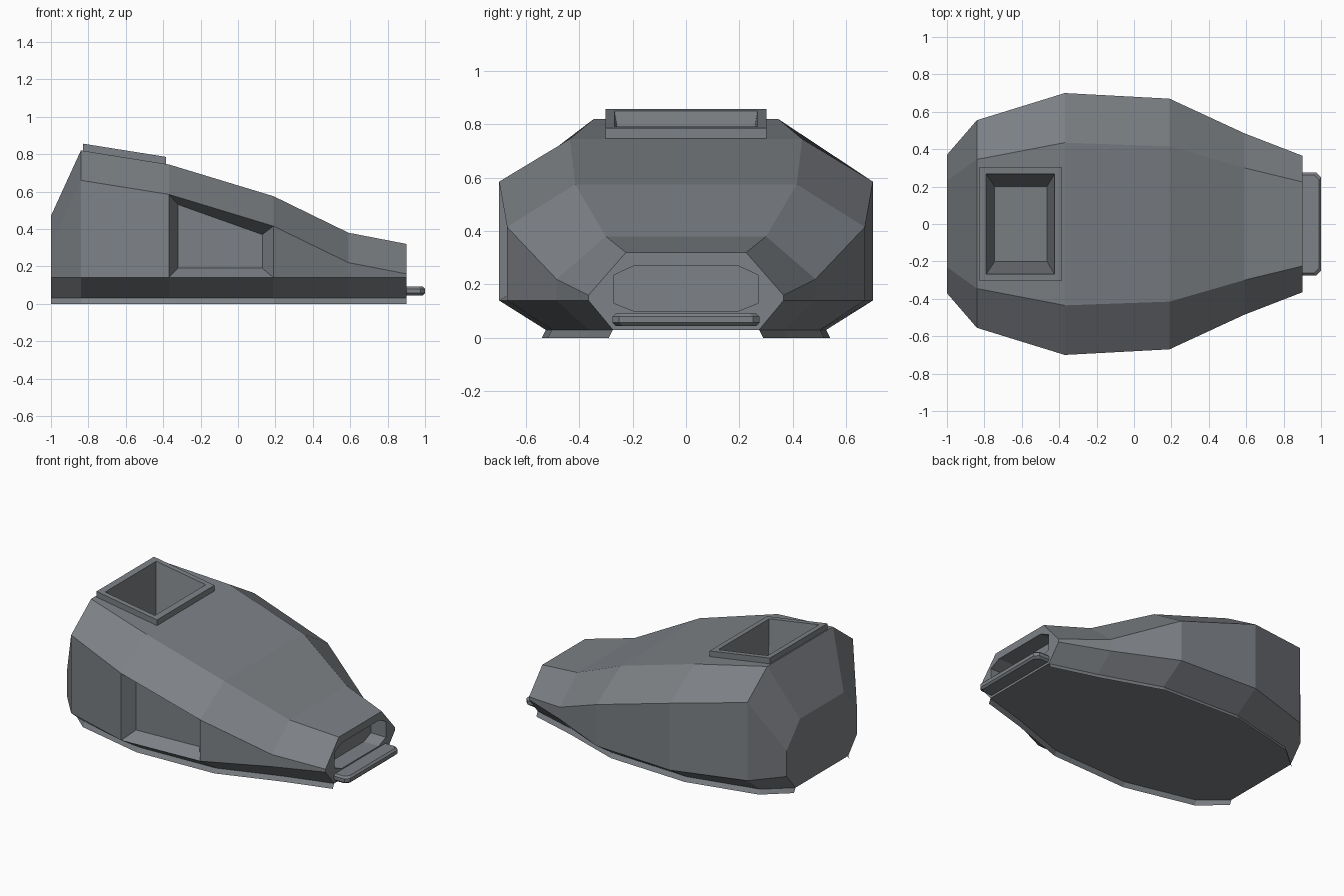
import bpy, bmesh

if "Cube" in bpy.data.objects:
    bpy.data.objects.remove(bpy.data.objects["Cube"])

grey = bpy.data.materials.new("hull_grey")
grey.diffuse_color = (0.205, 0.22, 0.237, 1)
grey.use_nodes = True
grey.node_tree.nodes["Principled BSDF"].inputs["Base Color"].default_value = grey.diffuse_color


def finish(name, bm, recalc=True):
    if recalc:
        bmesh.ops.recalc_face_normals(bm, faces=bm.faces)
    mesh = bpy.data.meshes.new(name)
    bm.to_mesh(mesh)
    bm.free()
    mesh.materials.append(grey)
    obj = bpy.data.objects.new(name, mesh)
    bpy.context.collection.objects.link(obj)
    return obj


def loft(bm, rings, closed=True):
    """Join neighbouring rings of vertices with quads."""
    for a, b in zip(rings, rings[1:]):
        n = len(a)
        for i in range(n if closed else n - 1):
            j = (i + 1) % n
            bm.faces.new((a[i], a[j], b[j], b[i]))


def ring(bm, points):
    return [bm.verts.new(p) for p in points]


def octagon(x, top, high, low, bottom):
    """Symmetric eight-point section at x; each argument is a (y, z) pair."""
    right = [(x, -y, z) for y, z in (bottom, low, high, top)]
    left = [(x, y, z) for y, z in (top, high, low, bottom)]
    return right + left


# x, width of the side panels, width of the roof, height of the roof
stations = [(-1.0, 0.37, 0.23, 0.47), (-0.84, 0.555, 0.345, 0.82),
            (-0.37, 0.70, 0.435, 0.745), (0.19, 0.67, 0.415, 0.575),
            (0.59, 0.485, 0.30, 0.38), (0.90, 0.365, 0.225, 0.32)]
BELLY = 0.75


# Roof hatch outlines follow the slope of the roof
def roof(x):
    return 0.82 - 0.1596 * (x + 0.84)


def hatch_outline(x0, x1, y, lift):
    return [(x0, -y, roof(x0) + lift), (x1, -y, roof(x1) + lift),
            (x1, y, roof(x1) + lift), (x0, y, roof(x0) + lift)]


# Faceted hull
bm = bmesh.new()
secs = [ring(bm, octagon(x, (t, z), (w, z - 0.16), (w, 0.14), (w * BELLY, 0.03)))
        for x, w, t, z in stations]
for k, (a, b) in enumerate(zip(secs, secs[1:])):
    for i in range(8):
        j = (i + 1) % 8
        if k == 2 and i == 1:      # side bay: sloped walls and a sunken panel
            rim = [a[1], b[1], b[2], a[2]]
            inner = ring(bm, [(-0.32, -0.615, 0.19), (0.13, -0.59, 0.19),
                              (0.13, -0.59, 0.37), (-0.32, -0.615, 0.53)])
            loft(bm, [rim, inner])
            bm.faces.new(inner)
        elif k == 1 and i == 3:    # roof opening under the hatch
            rim = [a[3], b[3], b[4], a[4]]
            loft(bm, [rim, ring(bm, hatch_outline(-0.83, -0.385, 0.302, 0))])
        else:
            bm.faces.new((a[i], a[j], b[j], b[i]))
bm.faces.new(secs[0])
# Recessed mouth in the nose
mouth = [ring(bm, octagon(x, (0.195, 0.27), (0.27, 0.235), (0.27, 0.13), (0.195, 0.10)))
         for x in (0.90, 0.79)]
loft(bm, [secs[-1]] + mouth)
bm.faces.new(mouth[-1])
finish("hull", bm)

# Raised hatch frame with a tapered funnel inside
bm = bmesh.new()
rings = [ring(bm, hatch_outline(*o)) for o in (
    (-0.83, -0.385, 0.302, 0), (-0.83, -0.385, 0.302, 0.038),
    (-0.79, -0.425, 0.268, 0.038), (-0.745, -0.465, 0.20, -0.33))]
loft(bm, rings)
bm.faces.new(rings[-1])
bm.normal_update()
# Face the funnel floor upward, then let the walls agree with it
finish("roof_hatch", bm, recalc=False)

# Flared skirts along both lower edges
for side, name in ((-1, "skirt_right"), (1, "skirt_left")):
    bm = bmesh.new()
    upper = ring(bm, [(x, side * w * BELLY, 0.03) for x, w, t, z in stations])
    lower = ring(bm, [(x, side * (w * BELLY + 0.015), 0) for x, w, t, z in stations])
    loft(bm, [lower, upper] if side < 0 else [upper, lower], closed=False)
    finish(name, bm, recalc=False)


# Front lip: flat slab with clipped corners and bevelled rims
def lip_outline(inset, z):
    x, y = 1.0 - inset, 0.275 - inset
    return [(0.89, -y, z), (x - 0.025, -y, z), (x, -y + 0.025, z),
            (x, y - 0.025, z), (x - 0.025, y, z), (0.89, y, z)]


bm = bmesh.new()
rings = [ring(bm, lip_outline(*o)) for o in (
    (0.012, 0.045), (0, 0.057), (0, 0.080), (0.012, 0.092))]
loft(bm, rings)
bm.faces.new(rings[0])
bm.faces.new(rings[-1])
finish("front_lip", bm)
